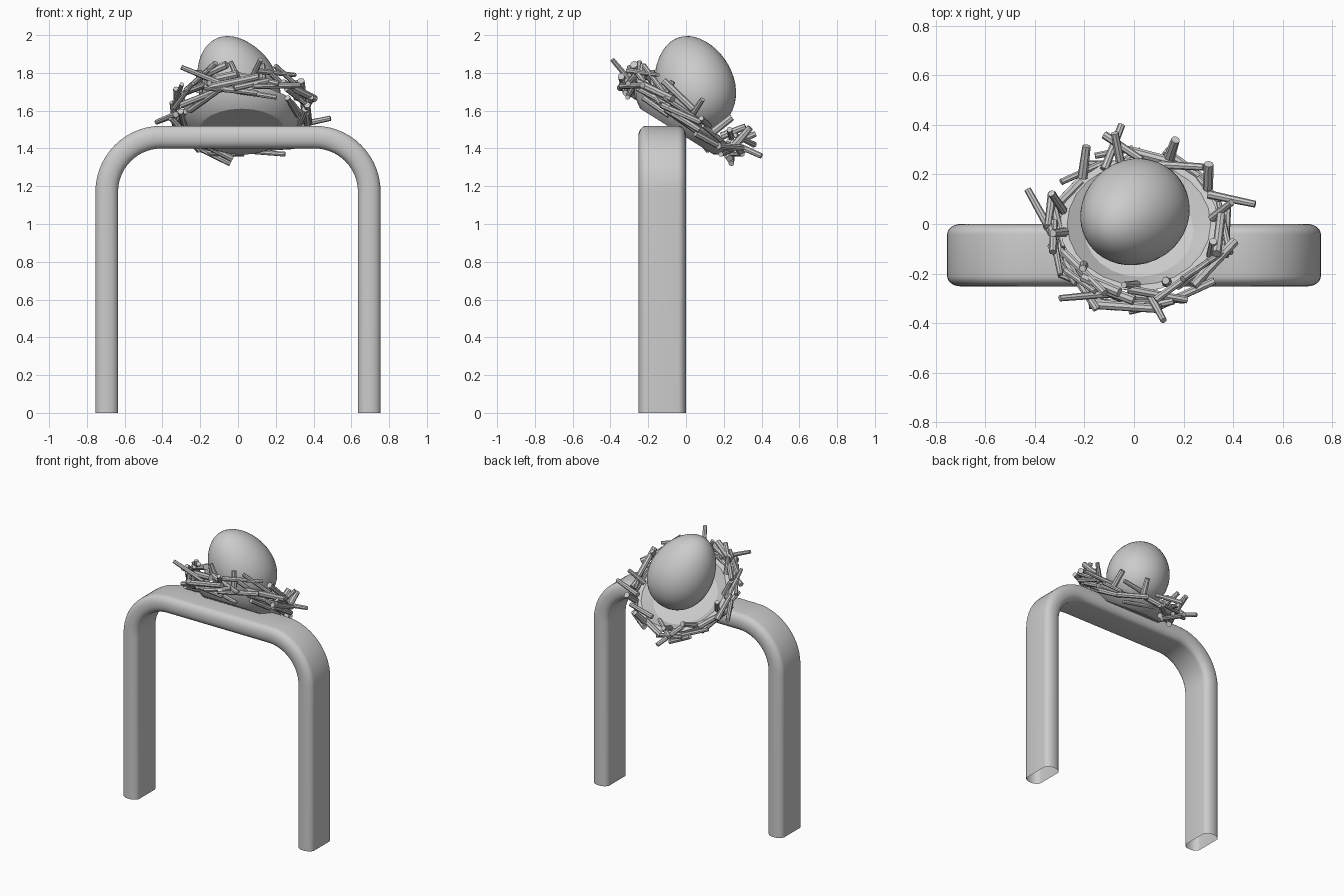
import bpy, bmesh, math, random
from mathutils import Vector, Matrix

random.seed(11)
if "Cube" in bpy.data.objects:
    bpy.data.objects.remove(bpy.data.objects["Cube"], do_unlink=True)

grey = bpy.data.materials.new("plain_grey")
grey.use_nodes = True
grey.diffuse_color = (0.6, 0.6, 0.6, 1)
grey.node_tree.nodes["Principled BSDF"].inputs["Base Color"].default_value = (0.6, 0.6, 0.6, 1)


def finish(name, bm, matrix=Matrix(), angle=40):
    bmesh.ops.recalc_face_normals(bm, faces=bm.faces)
    mesh = bpy.data.meshes.new(name)
    bm.to_mesh(mesh)
    bm.free()
    mesh.materials.append(grey)
    obj = bpy.data.objects.new(name, mesh)
    bpy.context.collection.objects.link(obj)
    obj.matrix_world = matrix
    bpy.ops.object.select_all(action='DESELECT')
    obj.select_set(True)
    bpy.context.view_layer.objects.active = obj
    bpy.ops.object.shade_smooth_by_angle(angle=math.radians(angle))
    return obj


def lathe(bm, profile, steps):
    """Spin (radius, height) points around local z."""
    verts = [bm.verts.new((r, 0, z)) for r, z in profile]
    edges = [bm.edges.new(pair) for pair in zip(verts, verts[1:])]
    bmesh.ops.spin(bm, geom=verts + edges, cent=(0, 0, 0), axis=(0, 0, 1),
                   angle=math.tau, steps=steps)
    bmesh.ops.remove_doubles(bm, verts=bm.verts, dist=0.0005)


# Arch: rounded-section tube swept along two legs and a crossbar, open at the feet
def rounded_section(half_u, half_v, round_u, round_v, steps=6):
    points = []
    for k, (su, sv) in enumerate([(1, 1), (-1, 1), (-1, -1), (1, -1)]):
        for i in range(steps + 1):
            a = (k + i / steps) * math.pi / 2
            points.append((su * (half_u - round_u) + round_u * math.cos(a),
                           sv * (half_v - round_v) + round_v * math.sin(a)))
    return points


bend_x, bend_z, bend_r, bend_steps = 0.405, 1.17, 0.29, 14
path = [(Vector((-bend_x - bend_r, 0, 0)), math.pi)]
for side, start in ((-1, math.pi), (1, math.pi / 2)):
    for i in range(bend_steps + 1):
        a = start - i / bend_steps * math.pi / 2
        path.append((Vector((side * bend_x + bend_r * math.cos(a), 0,
                             bend_z + bend_r * math.sin(a))), a))
path.append((Vector((bend_x + bend_r, 0, 0)), 0))

bm = bmesh.new()
section = rounded_section(0.06, 0.126, 0.055, 0.042)
rings = []
for point, a in path:
    out = Vector((math.cos(a), 0, math.sin(a)))
    rings.append([bm.verts.new(point + out * u + Vector((0, v - 0.126, 0))) for u, v in section])
for low, high in zip(rings, rings[1:]):
    for i in range(len(section)):
        j = (i + 1) % len(section)
        bm.faces.new((low[i], low[j], high[j], high[i]))
finish("arch", bm)

# Nest bowl: shallow flat-bottomed dish tipped toward the back
nest = Matrix.Translation((0.02, 0, 1.565)) @ Matrix.Rotation(math.radians(-32), 4, 'X')
bm = bmesh.new()
lathe(bm, [(0, -0.09), (0.23, -0.09), (0.29, -0.05), (0.32, 0.0),
           (0.29, 0.0), (0.22, -0.05), (0, -0.06)], 24)
finish("nest_bowl", bm, nest, 30)


# Twigs: capped sticks woven around the rim
def stick(bm, centre, direction, length, radius):
    turn = direction.to_track_quat('Z', 'Y').to_matrix().to_4x4()
    bmesh.ops.create_cone(bm, cap_ends=True, segments=8, radius1=radius,
                          radius2=radius * random.uniform(0.7, 1), depth=length,
                          matrix=Matrix.Translation(centre) @ turn)


def around(angle):
    out = Vector((math.cos(angle), math.sin(angle), 0))
    return out, Vector((-out.y, out.x, 0))


bm = bmesh.new()
for r, h, count in [(0.31, -0.04, 11), (0.33, -0.005, 14), (0.34, 0.035, 14), (0.33, 0.07, 11)]:
    offset = random.random()
    for i in range(count):
        out, along = around((i + offset + random.uniform(0, 0.8)) / count * math.tau)
        # the front is built up thickest, the back edge is sparse and flat
        if out.y > 0.3 and h > 0.03:
            continue
        centre = out * (r + random.uniform(-0.015, 0.025) + 0.03 * max(0, -out.y))
        centre.z = h + random.uniform(-0.015, 0.015)
        lean = along + out * random.uniform(-0.3, 0.35) + Vector((0, 0, random.uniform(-0.3, 0.3)))
        stick(bm, centre, lean.normalized(), random.uniform(0.14, 0.29),
              random.uniform(0.013, 0.022))
finish("woven_twigs", bm, nest)

# Short twig ends poking up and outward
bm = bmesh.new()
for i in range(11):
    out, along = around((i + random.uniform(-0.3, 0.3)) / 11 * math.tau)
    lean = (out * random.uniform(0, 0.6) + along * random.uniform(-0.5, 0.5)
            + Vector((0, 0, 0.8))).normalized()
    stick(bm, out * 0.335 + Vector((0, 0, 0.07)), lean, random.uniform(0.1, 0.14),
          random.uniform(0.017, 0.024))
finish("upright_twigs", bm, nest)

# Long strays: (start, end)
strays = [((-0.33, -0.04, 1.58), (-0.43, 0.14, 1.54)), ((0.30, 0.12, 1.52), (0.49, 0.08, 1.56)),
          ((-0.12, 0.36, 1.42), (0.03, 0.26, 1.47)), ((-0.12, 0.22, 1.44), (-0.05, 0.40, 1.36)),
          ((-0.08, -0.28, 1.74), (-0.30, -0.30, 1.83)), ((0.06, -0.28, 1.74), (0.12, -0.39, 1.87)),
          ((-0.20, 0.24, 1.40), (-0.04, 0.24, 1.32)), ((-0.02, -0.35, 1.72), (0.16, -0.31, 1.76)),
          ((0.10, 0.24, 1.46), (0.28, 0.23, 1.50)), ((-0.30, -0.20, 1.63), (-0.05, -0.30, 1.73))]
bm = bmesh.new()
for start, end in strays:
    a, b = Vector(start), Vector(end)
    stick(bm, (a + b) / 2, (b - a).normalized(), (b - a).length, 0.017)
finish("stray_twigs", bm)

# Egg: narrower at the top, leaning toward the right and front
bm = bmesh.new()
bmesh.ops.create_uvsphere(bm, u_segments=40, v_segments=24, radius=1)
for v in bm.verts:
    width = 0.21 * (1 - 0.11 * v.co.z)
    v.co = Vector((v.co.x * width, v.co.y * width, v.co.z * 0.27))
lean = Vector((-0.40, -0.28, 0.87)).to_track_quat('Z', 'Y').to_matrix().to_4x4()
finish("egg", bm, Matrix.Translation((-0.005, 0.042, 1.742)) @ lean)
